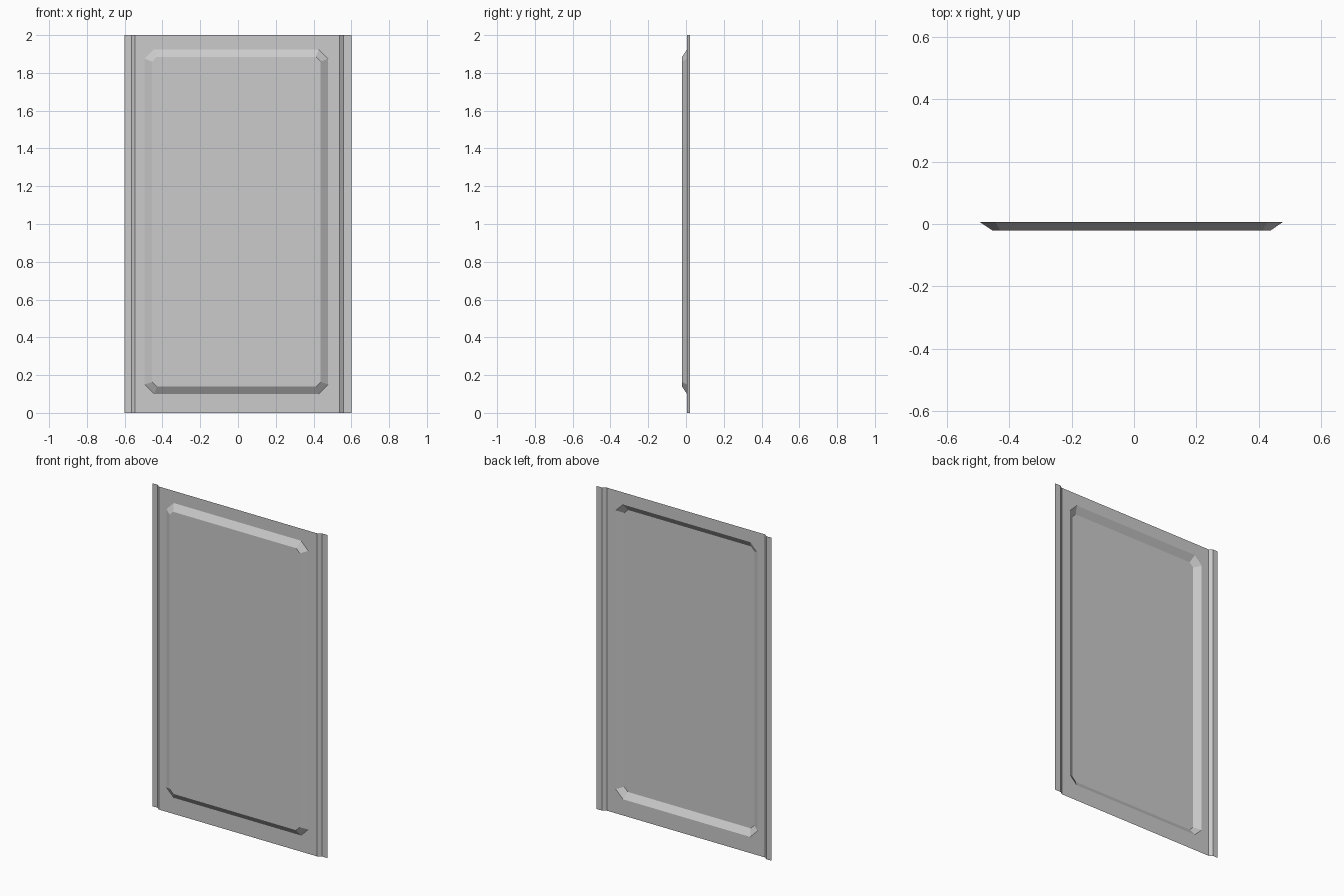
import bpy
import bmesh

if "Cube" in bpy.data.objects:
    bpy.data.objects.remove(bpy.data.objects["Cube"])

Y_FACE, Y_FLANGE, Y_DISH = 0.006, 0.021, -0.021
HEIGHT = 2.0

bm = bmesh.new()


def ring(x0, x1, z0, z1, c, y):
    """Chamfered rectangle, counter-clockwise seen from the front."""
    pts = [(x0 + c, z0), (x1 - c, z0), (x1, z0 + c), (x1, z1 - c),
           (x1 - c, z1), (x0 + c, z1), (x0, z1 - c), (x0, z0 + c)]
    return [bm.verts.new((x, y, z)) for x, z in pts]


def bridge(outer, inner):
    n = len(outer)
    for i in range(n):
        j = (i + 1) % n
        bm.faces.new((outer[i], outer[j], inner[j], inner[i]))


def strip(profile):
    """Extrude an (x, y) profile over the full height."""
    low = [bm.verts.new((x, y, 0)) for x, y in profile]
    high = [bm.verts.new((x, y, HEIGHT)) for x, y in profile]
    for i in range(len(profile) - 1):
        bm.faces.new((low[i], low[i + 1], high[i + 1], high[i]))


# Flat face around a raised, chamfered pressing
edge = ring(-0.546, 0.538, 0, HEIGHT, 0, Y_FACE)
rim = ring(-0.494, 0.477, 0.10, 1.925, 0.05, Y_FACE)
floor = ring(-0.454, 0.438, 0.139, 1.885, 0.025, Y_DISH)
bridge(edge, rim)
bridge(rim, floor)
bm.faces.new(floor)

# Stepped-back side flanges
strip([(-0.60, Y_FLANGE), (-0.565, Y_FLANGE), (-0.546, Y_FACE)])
strip([(0.538, Y_FACE), (0.559, Y_FLANGE), (0.60, Y_FLANGE)])

# Weld the parts into one sheet
bmesh.ops.remove_doubles(bm, verts=bm.verts, dist=1e-4)
mesh = bpy.data.meshes.new("wall_panel")
bm.to_mesh(mesh)
bm.free()
panel = bpy.data.objects.new("wall_panel", mesh)
bpy.context.collection.objects.link(panel)
